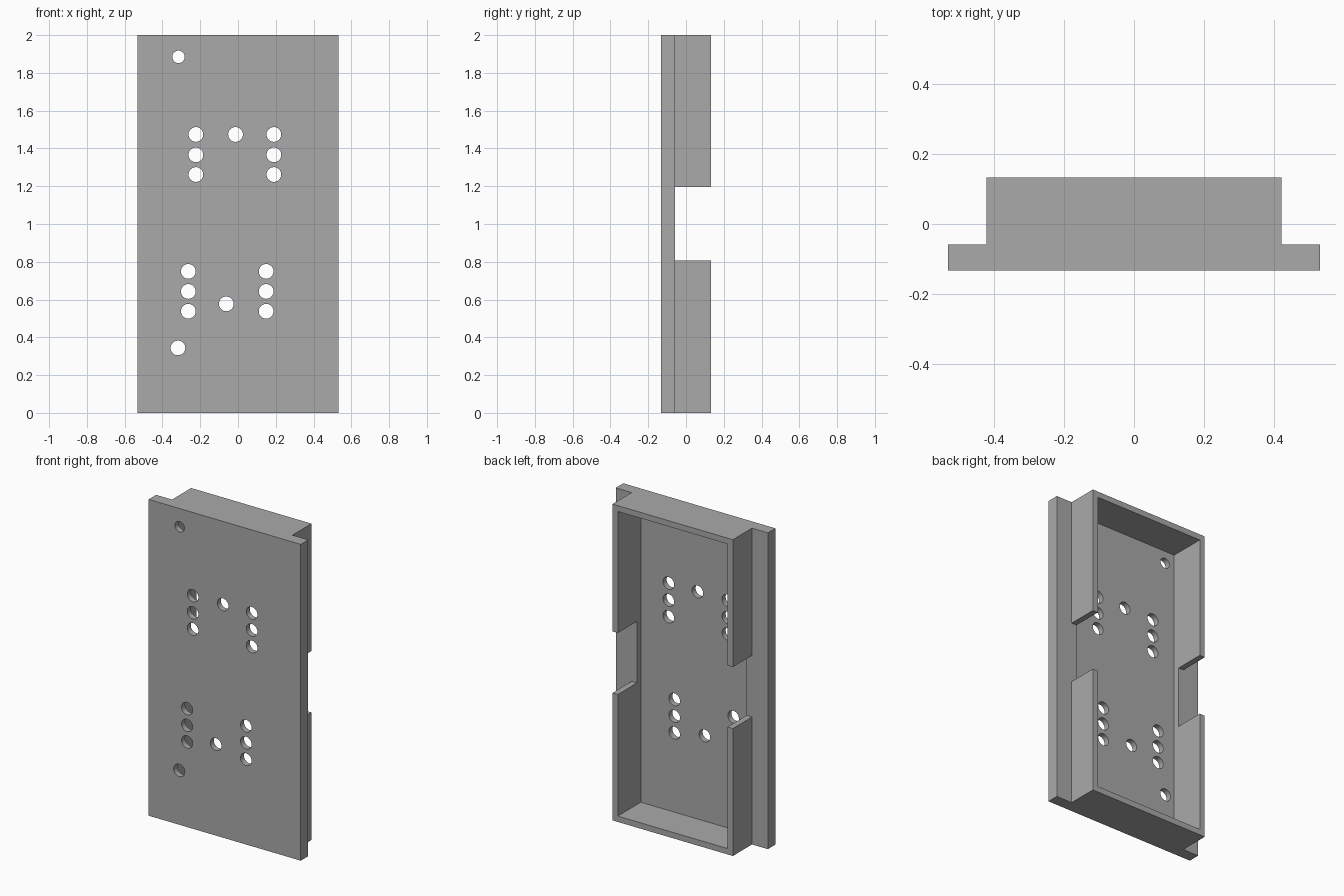
import bpy, bmesh
from math import radians
from mathutils import Matrix, Vector

cube = bpy.data.objects.get("Cube")
if cube:
    bpy.data.objects.remove(cube, do_unlink=True)

HEIGHT, DEPTH = 2.0, 0.133        # full height, half depth
PLATE, BODY = 0.532, 0.421        # half widths of flange plate and tray body
LEDGE, FLOOR = -0.058, -0.097     # flange back face and tray floor
WALL = 0.037

grey = bpy.data.materials.new("plain grey")
grey.use_nodes = True
colour = (0.4, 0.4, 0.4, 1)
grey.diffuse_color = colour
grey.node_tree.nodes["Principled BSDF"].inputs["Base Color"].default_value = colour


def make_object(name, bm):
    bmesh.ops.recalc_face_normals(bm, faces=bm.faces)
    mesh = bpy.data.meshes.new(name)
    bm.to_mesh(mesh)
    bm.free()
    mesh.materials.append(grey)
    obj = bpy.data.objects.new(name, mesh)
    bpy.context.collection.objects.link(obj)
    return obj


def box(name, low, high):
    bm = bmesh.new()
    low, high = Vector(low), Vector(high)
    size = Matrix.Diagonal((*(high - low), 1))
    bmesh.ops.create_cube(bm, size=1, matrix=Matrix.Translation((low + high) / 2) @ size)
    return make_object(name, bm)


def drill(name, x, z, radius):
    bm = bmesh.new()
    place = Matrix.Translation((x, -DEPTH, z)) @ Matrix.Rotation(radians(90), 4, "X")
    bmesh.ops.create_cone(bm, cap_ends=True, segments=32, radius1=radius,
                          radius2=radius, depth=0.2, matrix=place)
    return make_object(name, bm)


# Flanged cover: stepped profile extruded upwards
half = [(PLATE, -DEPTH), (PLATE, LEDGE), (BODY, LEDGE), (BODY, DEPTH)]
profile = half + [(-x, y) for x, y in reversed(half)]
bm = bmesh.new()
base = bm.faces.new([bm.verts.new((x, y, 0)) for x, y in profile])
top = bmesh.ops.extrude_face_region(bm, geom=[base], use_keep_orig=True)["geom"]
bmesh.ops.translate(bm, vec=(0, 0, HEIGHT),
                    verts=[v for v in top if isinstance(v, bmesh.types.BMVert)])
cover = make_object("flanged_cover", bm)

# Hollow tray and the notches through both side walls
inner = BODY - WALL
cutters = [
    box("tray_cutter", (-inner, FLOOR, WALL), (inner, 1, HEIGHT - WALL)),
    box("notch_cutter", (-1, LEDGE, 0.806), (1, 1, 1.195)),
]

# Round holes: two groups of paired columns, then the single ones
groups = [((-0.223, 0.19), (1.474, 1.366, 1.262)),
          ((-0.263, 0.149), (0.749, 0.643, 0.538))]
holes = [(x, z, 0.039) for xs, zs in groups for x in xs for z in zs]
holes += [(-0.013, 1.474, 0.039), (-0.062, 0.577, 0.039),
          (-0.318, 0.344, 0.039), (-0.315, 1.885, 0.033)]
cutters += [drill("hole_cutter", *hole) for hole in holes]

# Apply every cut, then discard the cutters
for cutter in cutters:
    cutter.hide_render = True
    cut = cover.modifiers.new("cut", "BOOLEAN")
    cut.operation, cut.solver, cut.object = "DIFFERENCE", "EXACT", cutter
bpy.context.view_layer.update()
graph = bpy.context.evaluated_depsgraph_get()
result = bpy.data.meshes.new_from_object(cover.evaluated_get(graph))
cover.modifiers.clear()
cover.data = result
for cutter in cutters:
    bpy.data.objects.remove(cutter, do_unlink=True)

# Round hole walls shade smoothly, edges stay sharp
bpy.ops.object.select_all(action="DESELECT")
cover.select_set(True)
bpy.context.view_layer.objects.active = cover
bpy.ops.object.shade_smooth_by_angle(angle=radians(30))
